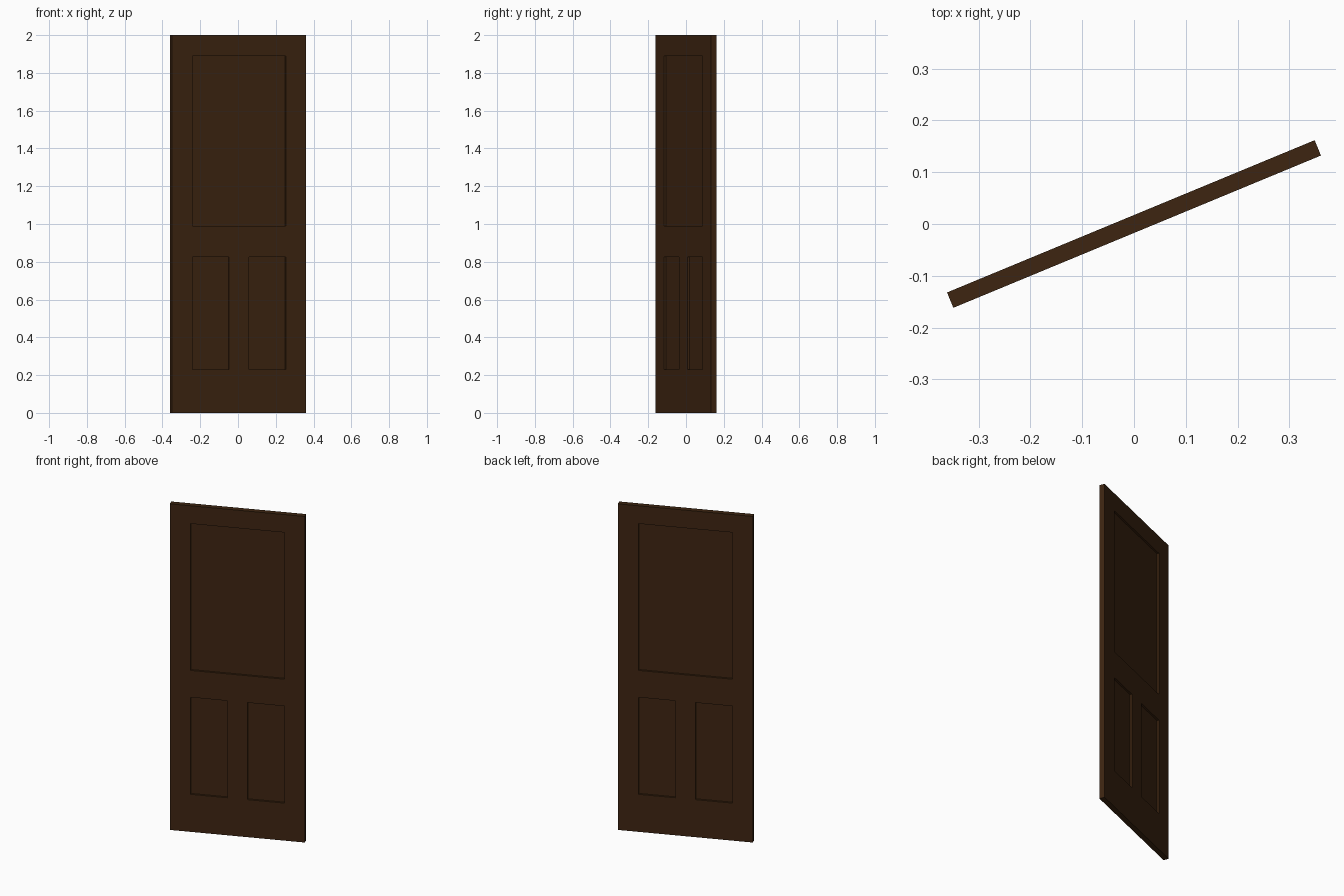
import bpy, bmesh, math
from mathutils import Matrix, Vector

if "Cube" in bpy.data.objects:
    bpy.data.objects.remove(bpy.data.objects["Cube"])

W, T, H = 0.768, 0.032, 2.0      # door width, thickness, height
DEPTH = 0.011                    # panel recess
ANGLE = math.radians(22.5)

# recessed panels: (x0, x1, z0, z1), repeated on both sides
PANELS = [(-0.267, 0.267, 0.99, 1.89),
          (-0.267, -0.057, 0.23, 0.825),
          (0.057, 0.267, 0.23, 0.825)]

wood = bpy.data.materials.new("dark brown wood")
wood.diffuse_color = (0.047, 0.0182, 0.0055, 1)
wood.use_nodes = True
wood.node_tree.nodes["Principled BSDF"].inputs["Base Color"].default_value = wood.diffuse_color

# door slab
bm = bmesh.new()
bmesh.ops.create_cube(bm, size=1, matrix=Matrix.Translation((0, 0, H / 2)) @ Matrix.Diagonal((W, T, H, 1)))


def cut(co, no):
    bmesh.ops.bisect_plane(bm, geom=bm.verts[:] + bm.edges[:] + bm.faces[:],
                           plane_co=co, plane_no=no, dist=1e-5)


for x in sorted({v for p in PANELS for v in p[:2]}):
    cut(Vector((x, 0, 0)), Vector((1, 0, 0)))
for z in sorted({v for p in PANELS for v in p[2:]}):
    cut(Vector((0, 0, z)), Vector((0, 0, 1)))
bmesh.ops.recalc_face_normals(bm, faces=bm.faces[:])

# sink the panels on the front and back
for x0, x1, z0, z1 in PANELS:
    for side in (-1, 1):
        bm.normal_update()
        region = []
        for f in bm.faces:
            c = f.calc_center_median()
            if f.normal.y * side > 0.9 and x0 < c.x < x1 and z0 < c.z < z1:
                region.append(f)
        bmesh.ops.inset_region(bm, faces=region, thickness=0.0006, depth=-DEPTH,
                               use_even_offset=True)

bmesh.ops.dissolve_limit(bm, angle_limit=0.01, verts=bm.verts[:], edges=bm.edges[:])
bmesh.ops.rotate(bm, verts=bm.verts[:], cent=(0, 0, 0), matrix=Matrix.Rotation(ANGLE, 3, 'Z'))

mesh = bpy.data.meshes.new("door")
bm.to_mesh(mesh)
bm.free()
mesh.materials.append(wood)
door = bpy.data.objects.new("door", mesh)
bpy.context.collection.objects.link(door)
